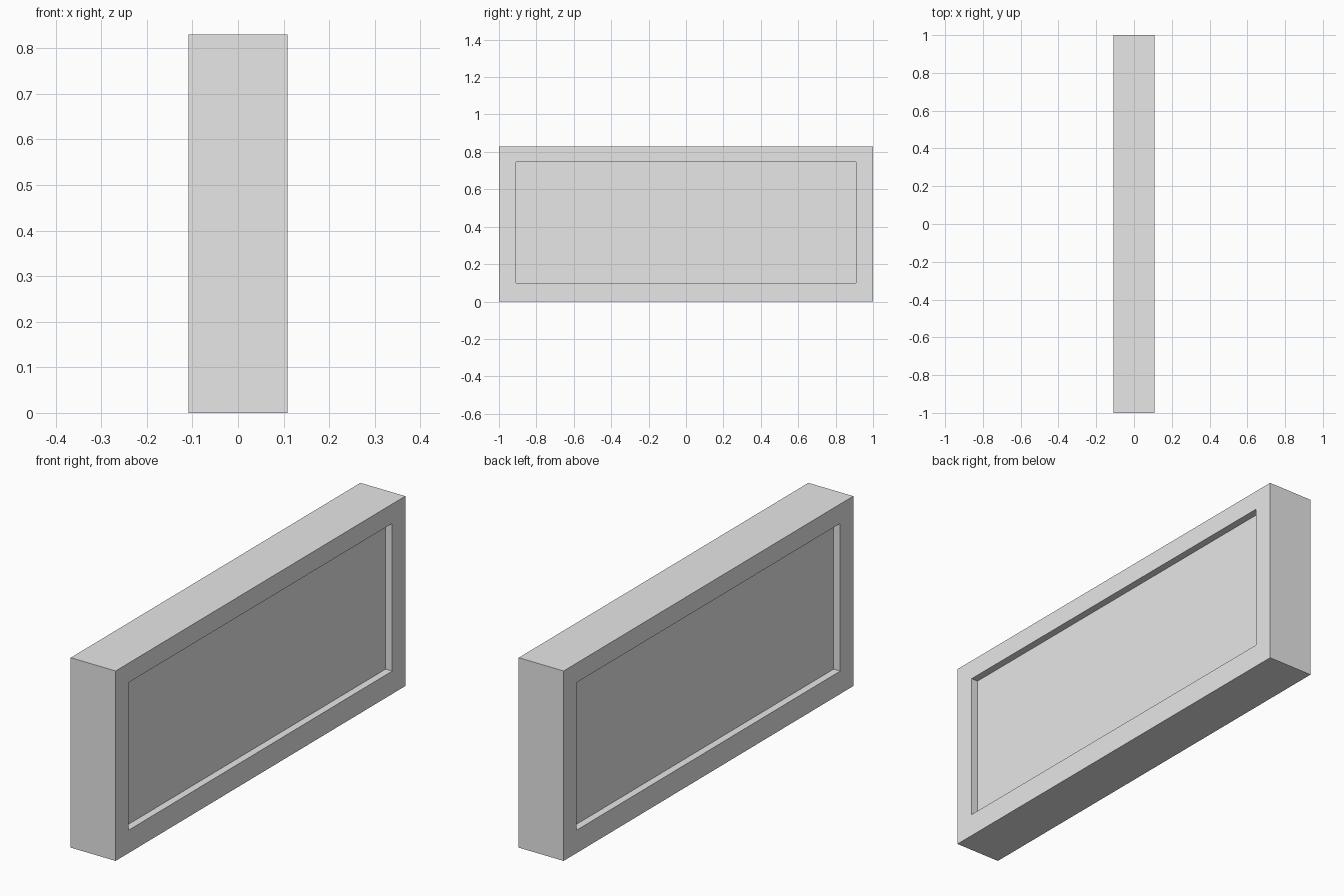
import bpy
import bmesh
from mathutils import Matrix

cube = bpy.data.objects.get("Cube")
if cube:
    bpy.data.objects.remove(cube, do_unlink=True)

WIDTH, LENGTH, HEIGHT = 0.217, 2.0, 0.83
RECESS_Y, RECESS_BOTTOM, RECESS_TOP = 0.91, 0.10, 0.745
DEPTH = 0.032

# Single light grey finish
grey = bpy.data.materials.new("light_grey")
grey.use_nodes = True
grey.diffuse_color = (0.8, 0.8, 0.8, 1)
grey.node_tree.nodes["Principled BSDF"].inputs["Base Color"].default_value = grey.diffuse_color

# Slab
bm = bmesh.new()
bmesh.ops.create_cube(bm, size=1, matrix=Matrix.Translation((0, 0, HEIGHT / 2))
                      @ Matrix.Diagonal((WIDTH, LENGTH, HEIGHT, 1)))
bm.normal_update()

# Framed recess on both broad sides
sides = [f for f in bm.faces if abs(f.normal.x) > 0.9]
for face in sides:
    out = 1 if face.normal.x > 0 else -1
    # Inset a flat border, then sink the panel
    bmesh.ops.inset_individual(bm, faces=[face], thickness=0.05)
    for v in face.verts:
        v.co.y = RECESS_Y if v.co.y > 0 else -RECESS_Y
        v.co.z = RECESS_TOP if v.co.z > HEIGHT / 2 else RECESS_BOTTOM
    panel = bmesh.ops.extrude_discrete_faces(bm, faces=[face])["faces"][0]
    for v in panel.verts:
        v.co.x -= out * DEPTH

bmesh.ops.recalc_face_normals(bm, faces=bm.faces[:])
mesh = bpy.data.meshes.new("recessed_panel")
bm.to_mesh(mesh)
bm.free()
mesh.materials.append(grey)
bpy.context.collection.objects.link(bpy.data.objects.new("recessed_panel", mesh))
